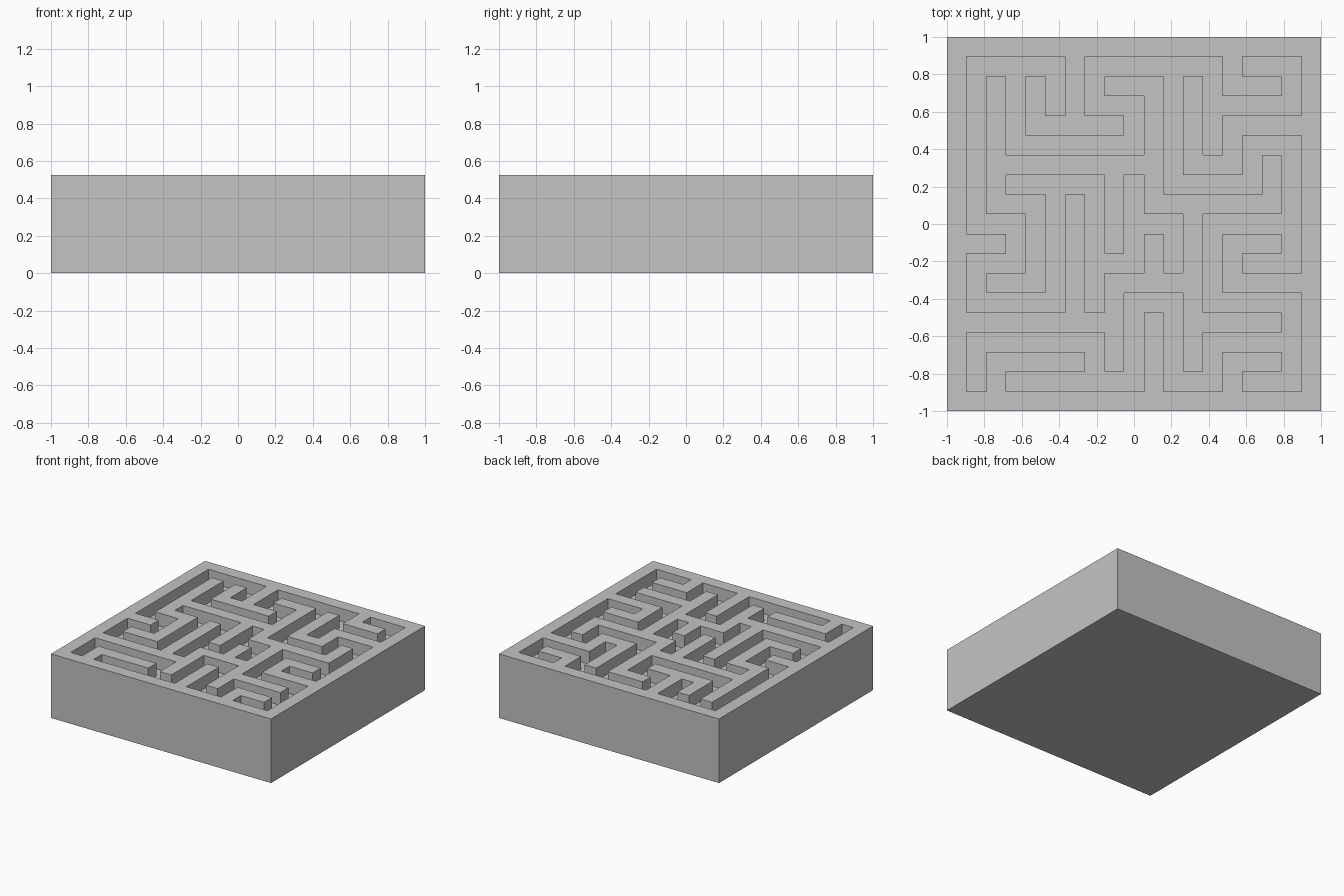
import bpy
import bmesh

cube = bpy.data.objects.get("Cube")
if cube:
    bpy.data.objects.remove(cube, do_unlink=True)

# Plan of the maze from back to front: '#' is wall, '.' is corridor
PLAN = [
    "###################",
    "#.....#.......#...#",
    "#.#.#.#.###.#.###.#",
    "#.#.#.#...#.#.....#",
    "#.#.#####.#.#.#####",
    "#.#.......#.#.#...#",
    "#.#########.###.#.#",
    "#.#.....#.#.....#.#",
    "#.###.#.#.#######.#",
    "#...#.#.#...#.....#",
    "###.#.#.#.#.#.###.#",
    "#...#.#...#.#.#...#",
    "#.###.#.#####.#####",
    "#.....#.#...#.....#",
    "#########.#.#####.#",
    "#.......#.#.#.....#",
    "#.#####.#.#.#.###.#",
    "#.#.......#...#...#",
    "###################",
]
N = len(PLAN)
CELL = 2 / N
FLOOR_Z = 4 * CELL
WALL_H = CELL


def raise_faces(bm, faces, height):
    """Extrude a group of faces straight up and return the new caps."""
    geom = bmesh.ops.extrude_face_region(bm, geom=faces)["geom"]
    verts = [g for g in geom if isinstance(g, bmesh.types.BMVert)]
    bmesh.ops.translate(bm, verts=verts, vec=(0, 0, height))
    return [g for g in geom if isinstance(g, bmesh.types.BMFace)]


def is_wall(face):
    c = face.calc_center_median()
    col = int((c.x + 1) / CELL)
    row = int((1 - c.y) / CELL)
    return PLAN[row][col] == "#"


# Solid base slab, one square per maze cell
bm = bmesh.new()
bmesh.ops.create_grid(bm, x_segments=N, y_segments=N, size=1)
raise_faces(bm, bm.faces[:], FLOOR_Z)
bm.normal_update()

# Raise the walls and leave the corridors at floor level
top = [f for f in bm.faces if all(v.co.z > FLOOR_Z / 2 for v in f.verts)]
raise_faces(bm, [f for f in top if is_wall(f)], WALL_H)
bmesh.ops.recalc_face_normals(bm, faces=bm.faces[:])

mesh = bpy.data.meshes.new("maze_block")
bm.to_mesh(mesh)
bm.free()
block = bpy.data.objects.new("maze_block", mesh)
bpy.context.collection.objects.link(block)

# Plain grey finish
grey = bpy.data.materials.new("plain_grey")
grey.use_nodes = True
colour = (0.55, 0.55, 0.55, 1)
grey.diffuse_color = colour
grey.node_tree.nodes["Principled BSDF"].inputs["Base Color"].default_value = colour
mesh.materials.append(grey)
